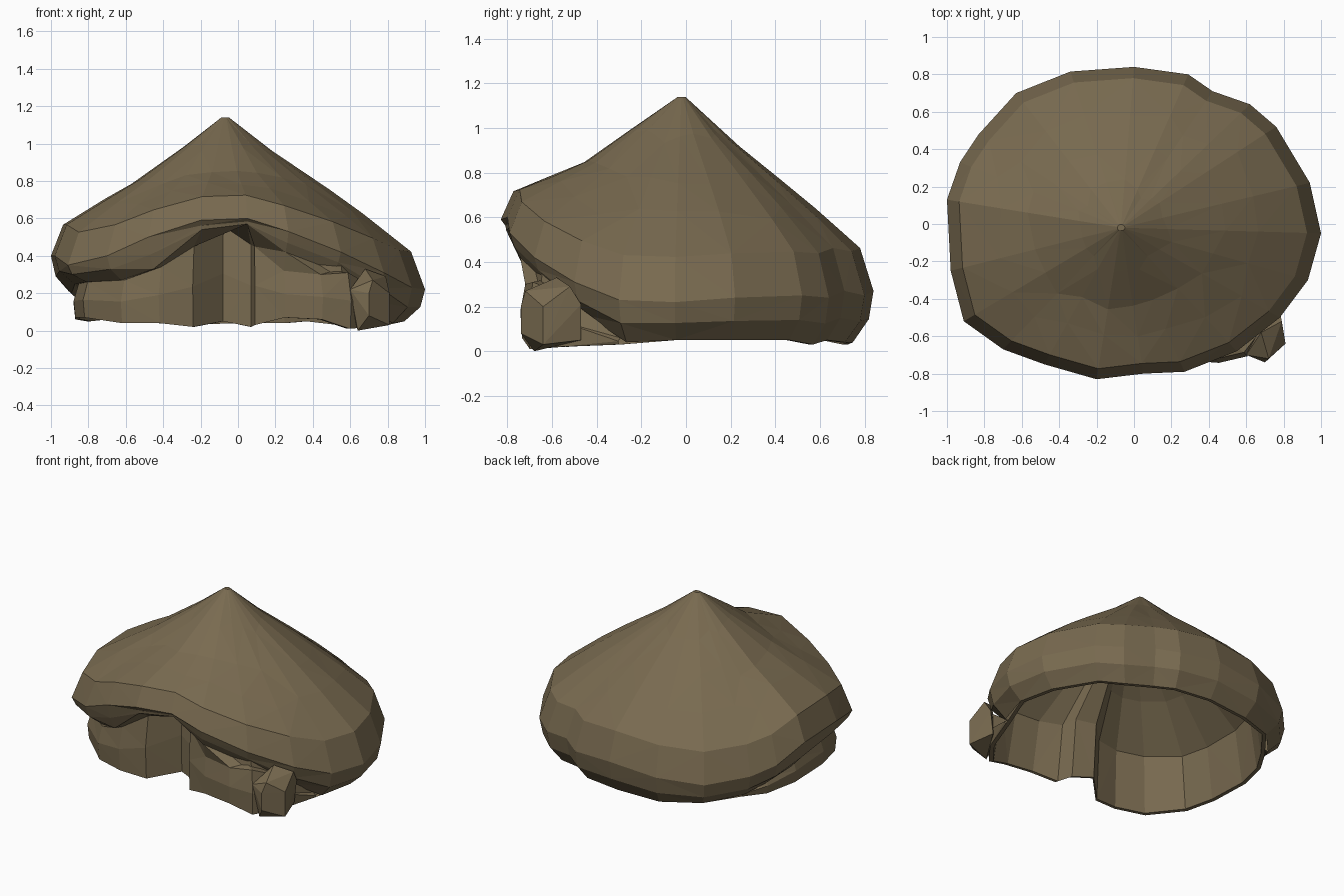
import bpy, bmesh, math, random
from mathutils import Vector

if "Cube" in bpy.data.objects:
    bpy.data.objects.remove(bpy.data.objects["Cube"])

random.seed(4)
thatch = bpy.data.materials.new("dry thatch brown")
thatch.diffuse_color = (0.19, 0.145, 0.08, 1)
thatch.use_nodes = True
thatch.node_tree.nodes["Principled BSDF"].inputs["Base Color"].default_value = thatch.diffuse_color


def finish(name, bm, inward=False):
    """Turn a bmesh into a flat-shaded, triangulated object facing out (or in)."""
    bmesh.ops.recalc_face_normals(bm, faces=bm.faces)
    mid = sum((v.co for v in bm.verts), Vector()) / len(bm.verts)
    out = sum(f.normal.dot(f.calc_center_median() - mid) * f.calc_area() for f in bm.faces) > 0
    if out == inward:
        bmesh.ops.reverse_faces(bm, faces=bm.faces)
    bmesh.ops.triangulate(bm, faces=bm.faces)
    mesh = bpy.data.meshes.new(name)
    bm.to_mesh(mesh)
    bm.free()
    mesh.materials.append(thatch)
    bpy.context.collection.objects.link(bpy.data.objects.new(name, mesh))


def bridge(bm, a, b, closed=True):
    """Join two rows of vertices with quads."""
    n = len(a)
    for i in range(n if closed else n - 1):
        j = (i + 1) % n
        bm.faces.new((a[i], a[j], b[j], b[i]))


def zip_rows(bm, a, b):
    """Join two open rows of different lengths, advancing on the shorter diagonal."""
    i = j = 0
    while i < len(a) - 1 or j < len(b) - 1:
        step_a = (a[i + 1].co - b[j].co).length if i < len(a) - 1 else 99
        step_b = (b[j + 1].co - a[i].co).length if j < len(b) - 1 else 99
        if step_a < step_b:
            bm.faces.new((a[i], a[i + 1], b[j]))
            i += 1
        else:
            bm.faces.new((a[i], b[j + 1], b[j]))
            j += 1


# Roof: uneven outline (x, y, height of widest point, height of lower eave)
outline = [
    (1, -.05, .22, .05), (.94, .22, .24, .05), (.76, .52, .25, .05), (.62, .64, .24, .03),
    (.42, .71, .27, .05), (.29, .80, .25, .04), (0, .84, .27, .04), (-.34, .815, .24, .03),
    (-.63, .70, .22, .05), (-.83, .48, .25, .08), (-.93, .33, .30, .14), (-1, .13, .40, .20),
    (-.98, -.25, .40, .25), (-.91, -.52, .35, .26), (-.70, -.67, .40, .27), (-.48, -.75, .50, .33),
    (-.20, -.83, .59, .54), (.05, -.80, .60, .57), (.27, -.79, .53, .42), (.55, -.68, .42, .32),
    (.78, -.50, .31, .16), (.93, -.30, .23, .04)]
peak = Vector((-.07, -.02, 1.14))


def eave(x, y, zw, ez):
    s = .97 if ez > .5 else .94 if ez > .3 else .89
    return Vector((x * s, y * s, ez))


bm = bmesh.new()
rings = []
# Each step: distance from the peak, share of the drop at the low back, at the high front
for t, low, high in ((.02, 0, 0), (.26, .215, .25), (.50, .40, .50),
                     (.72, .585, .645), (.93, .78, .77), (1, 1, 1)):
    ring = []
    for x, y, zw, ez in outline:
        k = min(max((zw - .22) / .37, 0), 1)
        wobble = random.uniform(-.05, .05) if .2 < t < .8 else 0   # hand-laid unevenness
        p = peak.lerp(Vector((x, y, zw)), t + wobble)
        p.z = peak.z + (zw - peak.z) * (low + (high - low) * k + wobble * .85)
        ring.append(bm.verts.new(p))
    rings.append(ring)
# Rounded underside and turned-in eave
rings.append([bm.verts.new((x * .975, y * .975, zw * .45 + ez * .55)) for x, y, zw, ez in outline])
rings.append([bm.verts.new(eave(*row)) for row in outline])
for a, b in zip(rings, rings[1:]):
    bridge(bm, a, b)
bm.faces.new(rings[0])
finish("thatched_roof", bm)

# Wall and soffit: round the left side and front, with the doorway pushed inwards
# (x, y, height of foot, height of top)
path = [(-.72, .42, .06, .10), (-.81, .27, .05, .16), (-.87, .05, .06, .22), (-.87, -.25, .07, .25),
        (-.82, -.46, .07, .26), (-.62, -.63, .04, .27), (-.42, -.69, .04, .34),
        (-.24, -.66, .02, .45), (-.08, -.50, .05, .56), (.07, -.54, .02, .46), (.09, -.66, .03, .45),
        (.25, -.72, .07, .32), (.45, -.735, .06, .30), (.60, -.70, .01, .31), (.71, -.56, .02, .25),
        (.80, -.30, .03, .06)]
bm = bmesh.new()
foot = [bm.verts.new((x, y, lo)) for x, y, lo, hi in path]
middle = [bm.verts.new((x * 1.01, y * 1.01, (lo + hi) / 2)) for x, y, lo, hi in path]
top = [bm.verts.new((x * .98, y * .98, hi)) for x, y, lo, hi in path]
under = [bm.verts.new(eave(*row)) for row in outline[9:]]
bridge(bm, foot, middle, False)
bridge(bm, middle, top, False)
zip_rows(bm, top, under)
finish("curved_wall", bm)

# Inner lining: rises from the wall foot and the back rim to a low domed ceiling
base = [Vector((x, y, lo)) for x, y, lo, hi in path] + [eave(*row) for row in outline[:9]]
bm = bmesh.new()
rings = [[bm.verts.new((p.x * s, p.y * s, z or p.z)) for p in base]
         for s, z in ((1, 0), (.97, 0), (.91, .42), (.60, .66), (.25, .86), (.03, .98))]
for a, b in zip(rings, rings[1:]):
    bridge(bm, a, b)
bm.faces.new(rings[-1])
finish("inner_lining", bm, inward=True)

# Corner boulder: a faceted lump at the right end of the wall
bm = bmesh.new()
for co in ((.70, -.74, .2), (.72, -.72, .27), (.79, -.52, .29), (.68, -.58, .33), (.78, -.47, .21),
           (.76, -.47, .05), (.81, -.64, .03), (.70, -.74, .08), (.60, -.62, .15), (.81, -.64, .2),
           (.64, -.68, 0), (.60, -.70, .22)):
    bm.verts.new(co)
bmesh.ops.convex_hull(bm, input=bm.verts)
finish("corner_boulder", bm)
